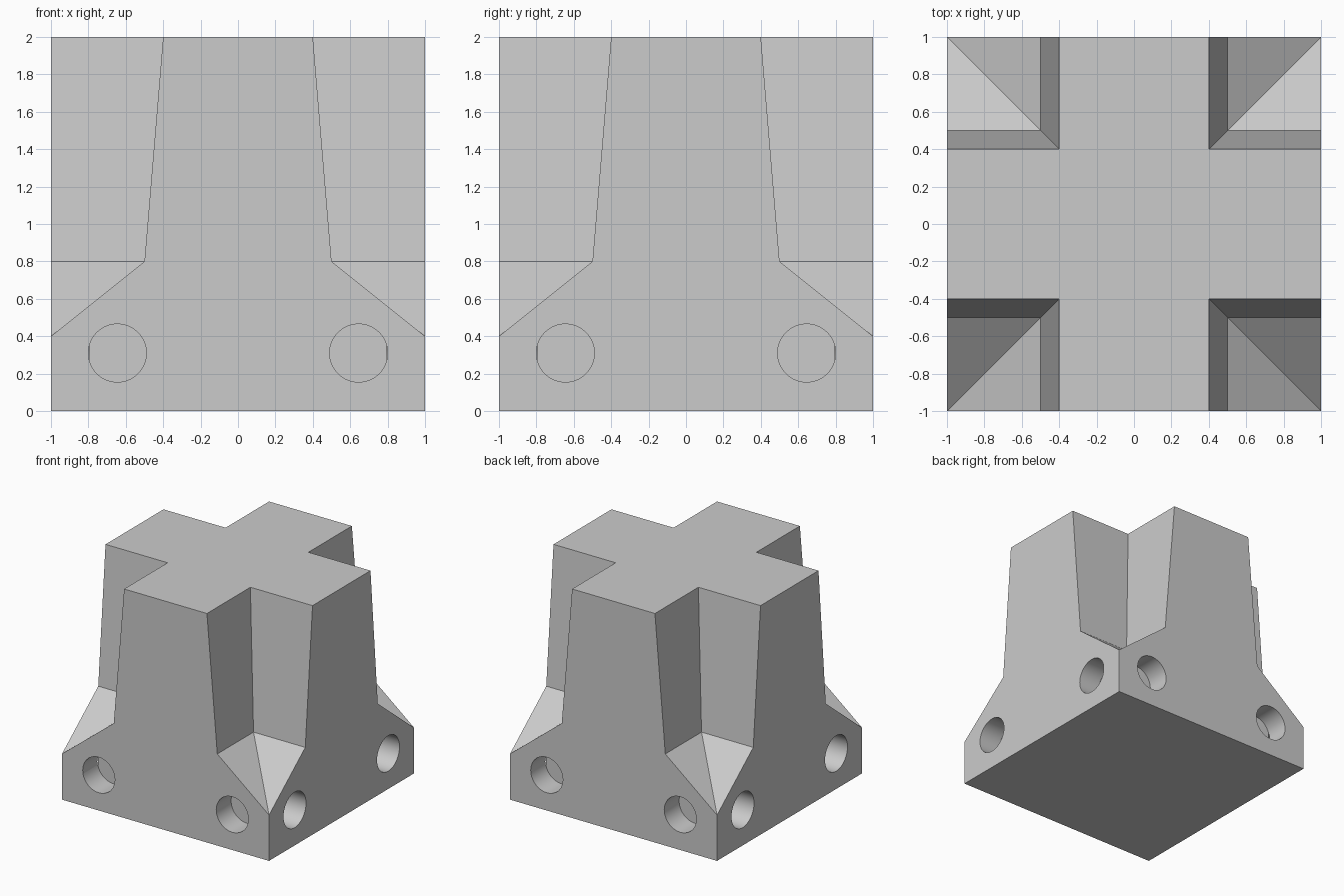
import bpy, bmesh, math
from mathutils import Matrix, Vector

cube = bpy.data.objects.get("Cube")
if cube:
    bpy.data.objects.remove(cube, do_unlink=True)

# Single grey material
grey = bpy.data.materials.new("plain_grey")
grey.use_nodes = True
colour = (0.6, 0.6, 0.6, 1)
grey.diffuse_color = colour
grey.node_tree.nodes["Principled BSDF"].inputs["Base Color"].default_value = colour

# Half-profile of each arm: (half width, height)
FOOT, SHOULDER, NECK, CROWN = (1, 0), (1, 0.4), (0.5, 0.8), (0.4, 2)
HOLE_X, HOLE_Z, HOLE_R, HOLE_DEPTH = 0.645, 0.31, 0.155, 0.205


def make_object(name, bm):
    bmesh.ops.recalc_face_normals(bm, faces=bm.faces)
    mesh = bpy.data.meshes.new(name)
    bm.to_mesh(mesh)
    bm.free()
    mesh.materials.append(grey)
    obj = bpy.data.objects.new(name, mesh)
    bpy.context.collection.objects.link(obj)
    return obj


# Cross-shaped block: one side, turned four times, then capped
bm = bmesh.new()


def add_face(points, turn):
    bm.faces.new([bm.verts.new(turn @ Vector(p)) for p in points])


half = [FOOT, SHOULDER, NECK, CROWN]
profile = half + [(-x, z) for x, z in reversed(half)]
for quarter in range(4):
    turn = Matrix.Rotation(quarter * math.pi / 2, 3, 'Z')
    add_face([(x, -1, z) for x, z in profile], turn)
    for s in (-1, 1):
        # Inner walls and sloping foot of the corner notch
        for (w0, z0), (w1, z1) in ((SHOULDER, NECK), (NECK, CROWN)):
            loop = [(s * w0, -1, z0), (s * w1, -1, z1), (s * w1, -w1, z1)]
            if w0 < 1:
                loop.append((s * w0, -w0, z0))
            add_face(loop, turn)
bmesh.ops.remove_doubles(bm, verts=bm.verts, dist=0.0001)
bmesh.ops.holes_fill(bm, edges=[e for e in bm.edges if e.is_boundary], sides=0)
block = make_object("cross_block", bm)

# Blind round holes, two on each side
bm = bmesh.new()
for quarter in range(4):
    turn = Matrix.Rotation(quarter * math.pi / 2, 4, 'Z')
    for s in (-1, 1):
        place = Matrix.Translation((s * HOLE_X, -1, HOLE_Z)) @ Matrix.Rotation(math.pi / 2, 4, 'X')
        bmesh.ops.create_cone(bm, cap_ends=True, segments=64, radius1=HOLE_R, radius2=HOLE_R,
                              depth=2 * HOLE_DEPTH, matrix=turn @ place)
cutter = make_object("hole_cutter", bm)
cutter.hide_render = True

cut = block.modifiers.new("round_holes", 'BOOLEAN')
cut.operation = 'DIFFERENCE'
cut.solver = 'EXACT'
cut.use_self = True
cut.object = cutter

bpy.ops.object.select_all(action='DESELECT')
block.select_set(True)
bpy.context.view_layer.objects.active = block
bpy.ops.object.modifier_apply(modifier=cut.name)
bpy.data.objects.remove(cutter, do_unlink=True)
bpy.ops.object.shade_smooth_by_angle(angle=math.radians(25))
